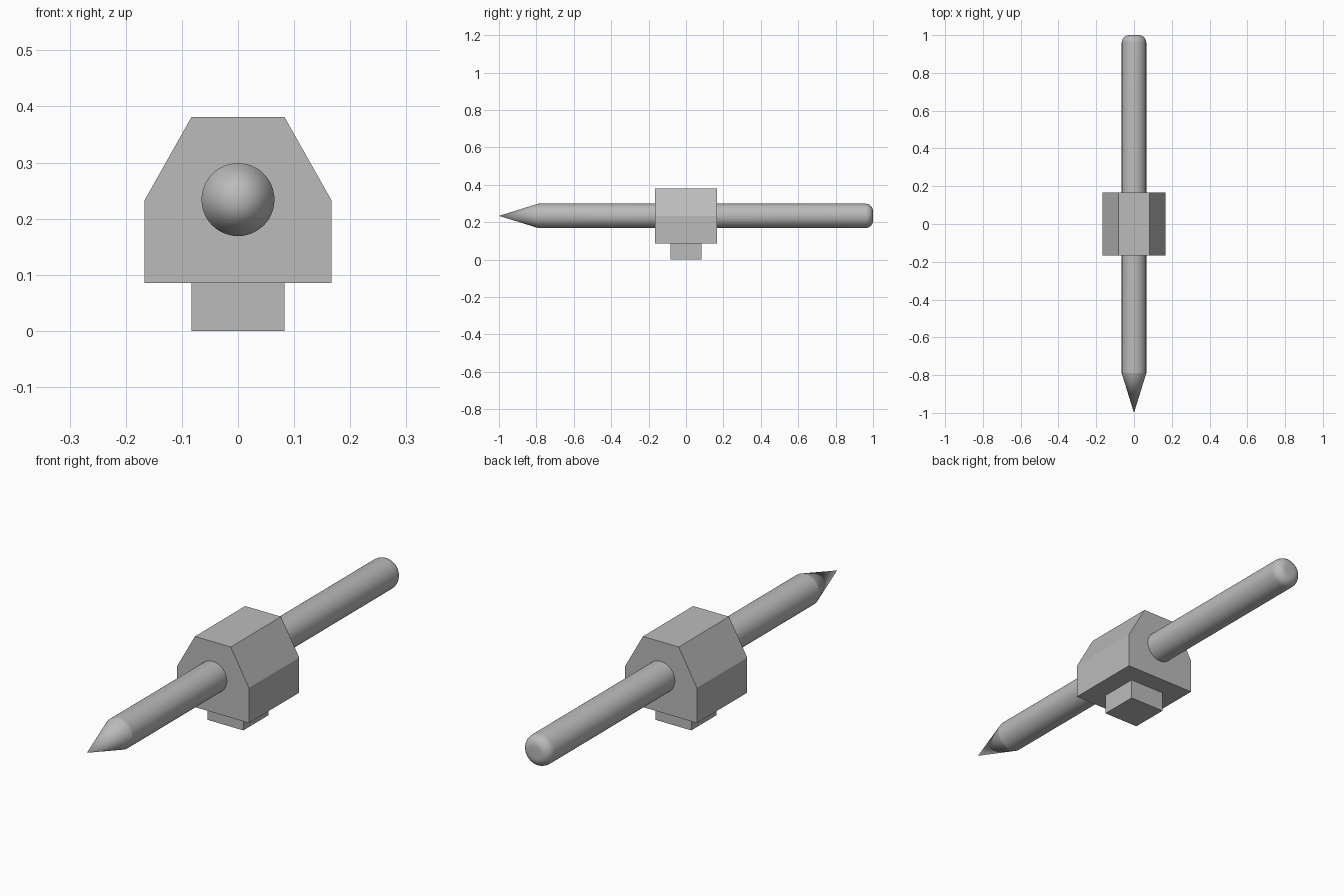
import bpy, bmesh
from math import sin, cos, pi, radians
from mathutils import Vector

if "Cube" in bpy.data.objects:
    bpy.data.objects.remove(bpy.data.objects["Cube"], do_unlink=True)

grey = bpy.data.materials.new("plain grey")
grey.use_nodes = True
grey.diffuse_color = (0.5, 0.5, 0.5, 1)
grey.node_tree.nodes["Principled BSDF"].inputs["Base Color"].default_value = (0.5, 0.5, 0.5, 1)


def finish(name, bm):
    bmesh.ops.recalc_face_normals(bm, faces=bm.faces)
    mesh = bpy.data.meshes.new(name)
    bm.to_mesh(mesh)
    bm.free()
    mesh.materials.append(grey)
    obj = bpy.data.objects.new(name, mesh)
    bpy.context.collection.objects.link(obj)
    return obj


def prism(name, half_outline, depth):
    """Mirror a right-hand x, z outline and extrude it along y."""
    outline = half_outline + [(-x, z) for x, z in reversed(half_outline)]
    bm = bmesh.new()
    face = bm.faces.new([bm.verts.new((x, -depth / 2, z)) for x, z in outline])
    ext = bmesh.ops.extrude_face_region(bm, geom=[face])
    moved = [g for g in ext["geom"] if isinstance(g, bmesh.types.BMVert)]
    bmesh.ops.translate(bm, verts=moved, vec=(0, depth, 0))
    return finish(name, bm)


# Block with chamfered shoulders, and the small square foot below it
prism("block", [(0.167, 0.085), (0.167, 0.232), (0.083, 0.381)], 0.333)
prism("foot", [(0.083, 0), (0.083, 0.085)], 0.167)

# Round rod: pointed at the front, filleted at the back
radius, fillet, axis_z, steps = 0.065, 0.04, 0.234, 8
profile = [(0, -1), (radius, -0.79)]
for i in range(steps + 1):
    a = i / steps * pi / 2
    profile.append((radius - fillet + fillet * cos(a), 1 - fillet + fillet * sin(a)))
profile.append((0, 1))

bm = bmesh.new()
verts = [bm.verts.new((r, y, axis_z)) for r, y in profile]
edges = [bm.edges.new(pair) for pair in zip(verts, verts[1:])]
bmesh.ops.spin(bm, geom=verts + edges, cent=Vector((0, 0, axis_z)), axis=(0, 1, 0),
               angle=2 * pi, steps=48)
bmesh.ops.remove_doubles(bm, verts=bm.verts, dist=0.0001)
rod = finish("pointed_rod", bm)

bpy.ops.object.select_all(action="DESELECT")
rod.select_set(True)
bpy.context.view_layer.objects.active = rod
bpy.ops.object.shade_smooth_by_angle(angle=radians(14))
